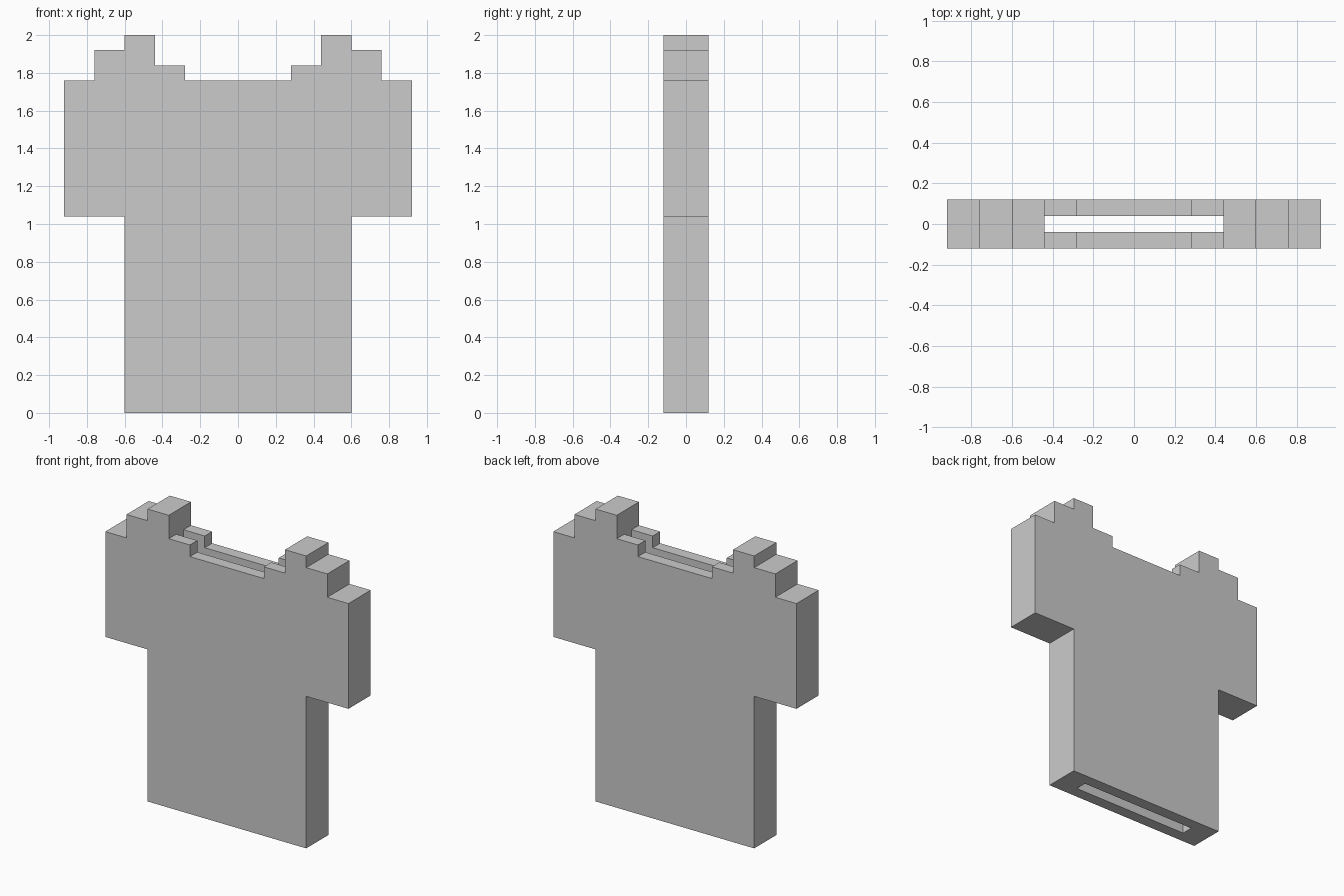
import bpy
import bmesh

if "Cube" in bpy.data.objects:
    bpy.data.objects.remove(bpy.data.objects["Cube"])


def extrude_profile(name, points, depth):
    """Closed x/z outline extruded along y, centred on y = 0."""
    bm = bmesh.new()
    face = bm.faces.new([bm.verts.new((x, -depth / 2, z)) for x, z in points])
    result = bmesh.ops.extrude_face_region(bm, geom=[face])
    moved = [v for v in result["geom"] if isinstance(v, bmesh.types.BMVert)]
    bmesh.ops.translate(bm, verts=moved, vec=(0, depth, 0))
    bmesh.ops.recalc_face_normals(bm, faces=bm.faces)
    mesh = bpy.data.meshes.new(name)
    bm.to_mesh(mesh)
    bm.free()
    obj = bpy.data.objects.new(name, mesh)
    bpy.context.collection.objects.link(obj)
    return obj


# Shirt: right half of the stepped outline, mirrored to the left
half = [(0.6, 0), (0.6, 1.04), (0.92, 1.04), (0.92, 1.76), (0.76, 1.76),
        (0.76, 1.92), (0.6, 1.92), (0.6, 2.0), (0.44, 2.0), (0.44, 1.84),
        (0.28, 1.84), (0.28, 1.76)]
shirt = extrude_profile("shirt", half + [(-x, z) for x, z in reversed(half)], 0.24)

# Body opening: slot from the neck right through to the hem
slot = extrude_profile("body_opening_cutter",
                       [(-0.44, -0.2), (0.44, -0.2), (0.44, 2.2), (-0.44, 2.2)], 0.08)
slot.hide_render = True
slot.display_type = 'WIRE'

cut = shirt.modifiers.new("body_opening", 'BOOLEAN')
cut.operation = 'DIFFERENCE'
cut.solver = 'EXACT'
cut.object = slot
